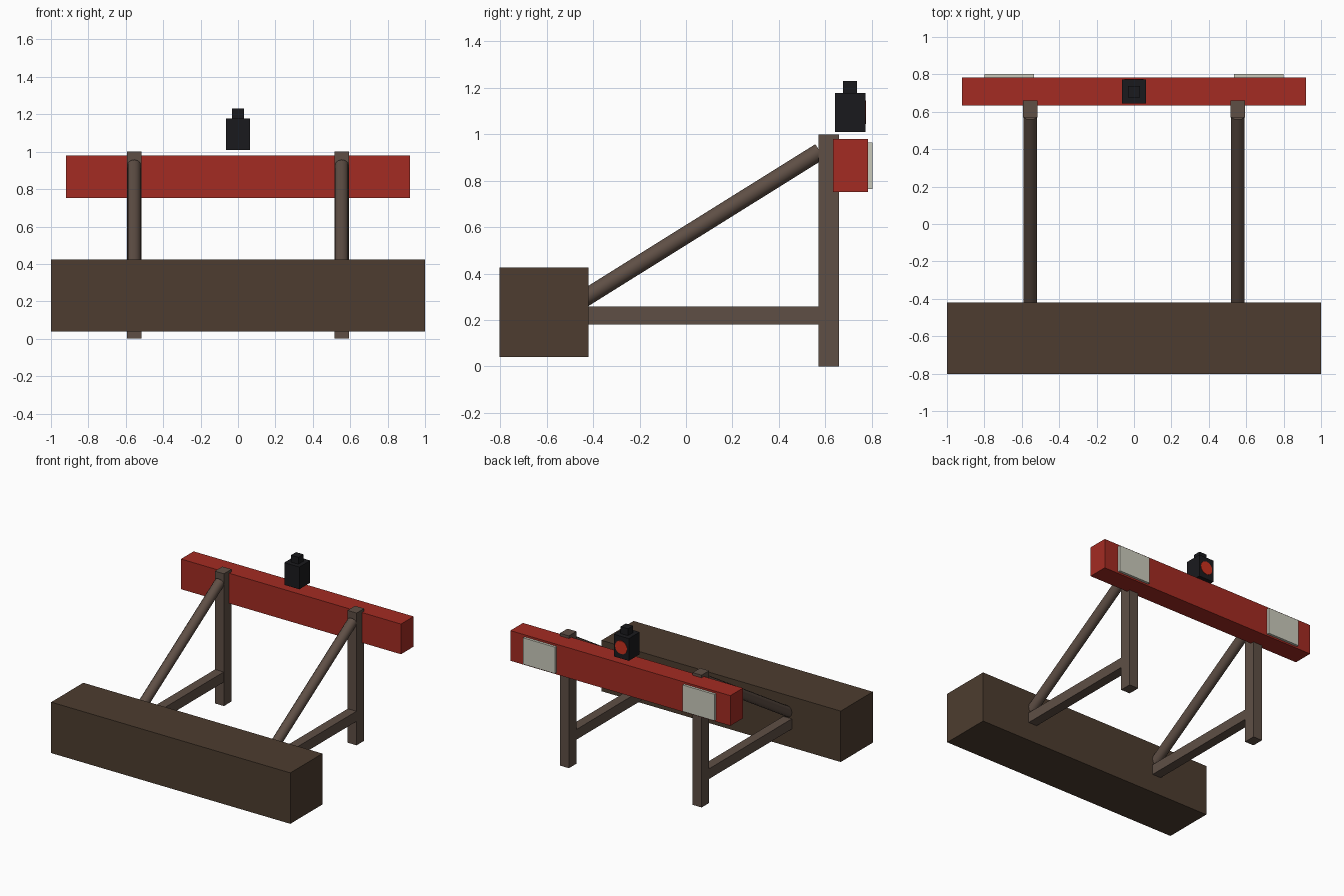
import bpy, bmesh, math
from mathutils import Vector

if "Cube" in bpy.data.objects:
    bpy.data.objects.remove(bpy.data.objects["Cube"])


def material(name, *rgb):
    m = bpy.data.materials.new(name)
    m.diffuse_color = [(c / 255) ** 2.2 for c in rgb] + [1]
    m.use_nodes = True
    m.node_tree.nodes["Principled BSDF"].inputs["Base Color"].default_value = m.diffuse_color
    return m


TIMBER = material("timber", 78, 63, 51)
IRON = material("iron", 95, 80, 71)
RED = material("red_paint", 162, 47, 39)
PALE = material("pale_panel", 202, 202, 187)
BLACK = material("lamp_black", 32, 32, 35)
LENS = material("lens_red", 200, 52, 35)


def finish(name, bm, mat):
    mesh = bpy.data.meshes.new(name)
    bm.to_mesh(mesh)
    bm.free()
    mesh.materials.append(mat)
    ob = bpy.data.objects.new(name, mesh)
    bpy.context.collection.objects.link(ob)
    return ob


def box(name, x, y, z, mat):
    """Box from (min, max) ranges on each axis."""
    bm = bmesh.new()
    bmesh.ops.create_cube(bm, size=1)
    for v in bm.verts:
        v.co = [(a + b) / 2 + c * (b - a) for c, (a, b) in zip(v.co, (x, y, z))]
    return finish(name, bm, mat)


def rod(name, start, end, radius, sides, mat):
    """Smooth-sided cylinder between two points."""
    start, end = Vector(start), Vector(end)
    axis = end - start
    bm = bmesh.new()
    bmesh.ops.create_cone(bm, cap_ends=True, segments=sides, radius1=radius,
                          radius2=radius, depth=axis.length)
    turn = axis.to_track_quat('Z', 'Y')
    for v in bm.verts:
        v.co = turn @ v.co + (start + end) / 2
    ob = finish(name, bm, mat)
    bpy.ops.object.select_all(action='DESELECT')
    bpy.context.view_layer.objects.active = ob
    ob.select_set(True)
    bpy.ops.object.shade_smooth_by_angle(angle=math.radians(40))
    return ob


# Heavy base timber and red buffer beam
box("base_timber", (-1, 1), (-0.803, -0.42), (0.04, 0.425), TIMBER)
box("buffer_beam", (-0.92, 0.92), (0.633, 0.784), (0.752, 0.98), RED)

# Side frames: post, rail and diagonal brace, plus a pale panel on the beam
for side, s in (("left", -1), ("right", 1)):
    cx = 0.555 * s
    box(f"{side}_post", (cx - 0.038, cx + 0.038), (0.57, 0.66), (0, 1), IRON)
    box(f"{side}_rail", (cx - 0.036, cx + 0.036), (-0.45, 0.60), (0.18, 0.257), IRON)
    rod(f"{side}_brace", (cx, -0.46, 0.279), (cx, 0.577, 0.926), 0.037, 12, IRON)
    px = 0.667 * s
    box(f"{side}_panel", (px - 0.133, px + 0.133), (0.775, 0.803), (0.765, 0.965), PALE)

# Warning lamp above the beam
box("lamp_body", (-0.063, 0.063), (0.643, 0.773), (1.01, 1.178), BLACK)
box("lamp_cap", (-0.031, 0.031), (0.677, 0.737), (1.17, 1.23), BLACK)
rod("lamp_lens", (0, 0.75, 1.095), (0, 0.776, 1.095), 0.05, 16, LENS)
